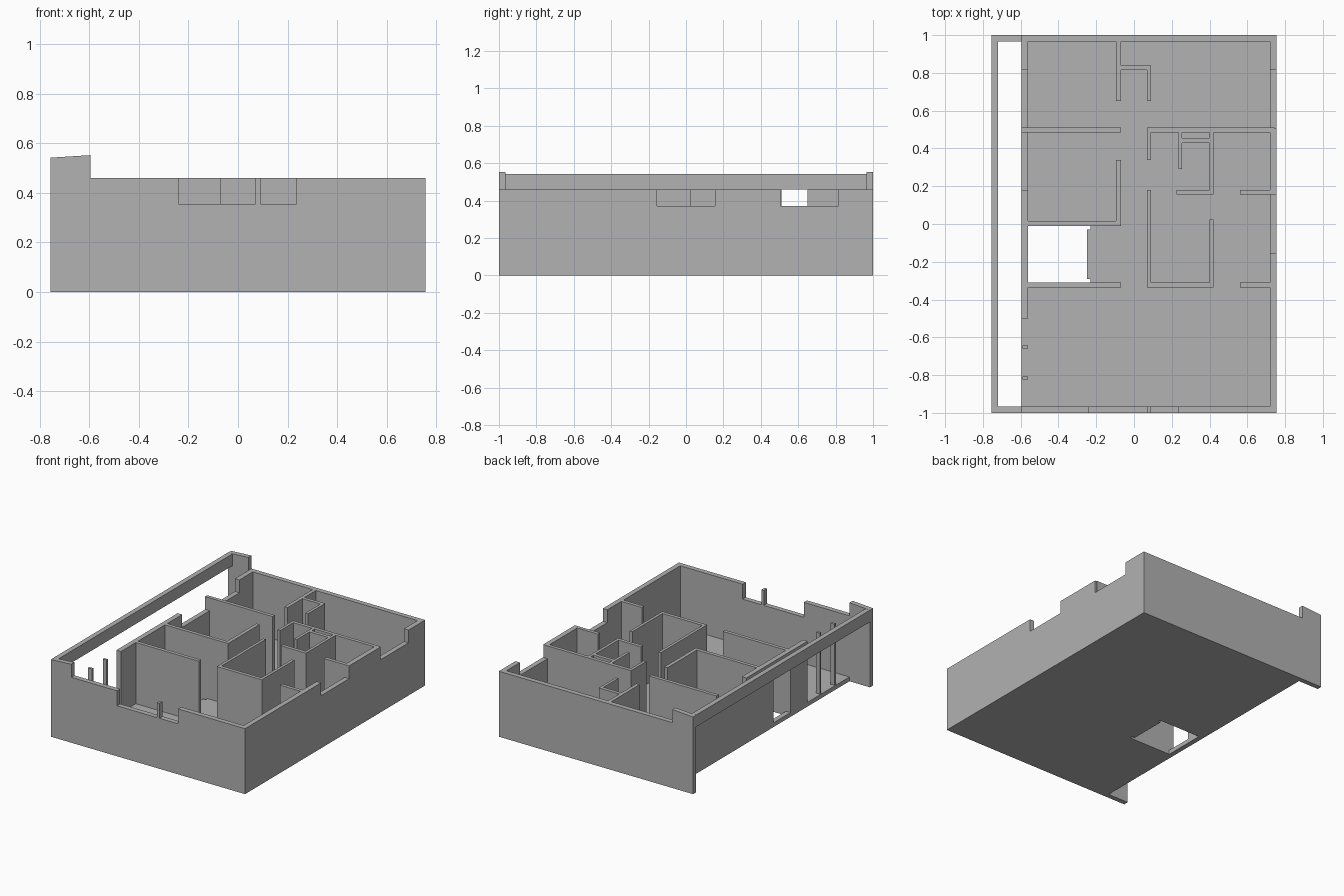
import bpy, bmesh

if "Cube" in bpy.data.objects:
    bpy.data.objects.remove(bpy.data.objects["Cube"])

plaster = bpy.data.materials.new("grey_plaster")
plaster.diffuse_color = (0.445, 0.445, 0.445, 1)
plaster.use_nodes = True
plaster.node_tree.nodes["Principled BSDF"].inputs["Base Color"].default_value = plaster.diffuse_color

FLOOR, TOP, SILL, FRONT_SILL = 0.03, 0.46, 0.37, 0.355
X0, X1, XL = -0.755, 0.755, -0.595   # outer sides and recessed left wall
T = 0.035                            # outer wall thickness


def build(name, boxes):
    """One object from boxes given as (x0, x1, y0, y1, z0, z1)."""
    bm = bmesh.new()
    for x0, x1, y0, y1, z0, z1 in boxes:
        vs = bmesh.ops.create_cube(bm, size=1)["verts"]
        for v in vs:
            v.co.x = x1 if v.co.x > 0 else x0
            v.co.y = y1 if v.co.y > 0 else y0
            v.co.z = z1 if v.co.z > 0 else z0
    mesh = bpy.data.meshes.new(name)
    bm.to_mesh(mesh)
    bm.free()
    mesh.materials.append(plaster)
    obj = bpy.data.objects.new(name, mesh)
    bpy.context.collection.objects.link(obj)
    return obj


def cut(obj, name, boxes):
    """Cut window and door openings out of a wall."""
    cutter = build(name, boxes)
    cutter.hide_render = True
    cutter.hide_viewport = True
    mod = obj.modifiers.new("openings", 'BOOLEAN')
    mod.operation = 'DIFFERENCE'
    mod.solver = 'EXACT'
    mod.object = cutter


# Floor slab with the stairwell opening
floor = build("floor", [(XL, X1 - T, -1 + T, 1 - T, 0, FLOOR)])
cut(floor, "stairwell_cutter", [(-0.56, -0.25, -0.31, -0.01, -1, 1)])
notches = [(-0.26, -0.23, -0.31, -0.29, -1, 1), (-0.26, -0.23, -0.03, -0.01, -1, 1)]
cut(floor, "stairwell_notch_cutter", notches)

# Front wall with a wide window and its mullion
front = build("front_wall", [(XL, X1, -1, -1 + T, 0, TOP)])
cut(front, "front_window_cutter", [(-0.24, 0.07, -1.1, -0.9, FRONT_SILL, 1),
                                   (0.09, 0.235, -1.1, -0.9, FRONT_SILL, 1)])

# Back wall
build("back_wall", [(XL, X1, 1 - T, 1, 0, TOP)])

# Right wall with two windows
right = build("right_wall", [(X1 - T, X1, -1 + T, 1 - T, 0, TOP)])
cut(right, "right_window_cutter", [(0.6, 0.9, -0.155, 0.155, SILL, 1),
                                   (0.6, 0.9, 0.505, 0.815, SILL, 1)])

# Left wall with two windows, a door by the stairwell and a glazed front bay
left = build("left_wall", [(XL, XL + T, -1 + T, 1 - T, FLOOR, TOP)])
cut(left, "left_opening_cutter", [(-0.7, -0.5, 0.51, 0.815, SILL, 1),
                                  (-0.7, -0.5, 0.18, 0.485, SILL, 1),
                                  (-0.7, -0.5, -0.31, -0.12, -0.1, FRONT_SILL),
                                  (-0.7, -0.5, -1 + T - 0.01, -0.5, -0.1, 1)])
build("bay_posts", [(-0.59, -0.56, y, y + 0.016, FLOOR, TOP) for y in (-0.823, -0.659)])

# Raised end walls on the left, with gently sloping tops
for name, y in (("front_wing_wall", -1), ("back_wing_wall", 1 - T)):
    wing = build(name, [(X0, XL, y, y + T, 0, 0.542)])
    for v in wing.data.vertices:
        if v.co.z > 0.5 and v.co.x > -0.7:
            v.co.z = 0.552

# Beam joining the two end walls
build("left_beam", [(X0, X0 + T, -1 + T, 1 - T, TOP, 0.543)])

# Interior partitions: plan rectangles raised to the wall top
plans = {
    "back_room_walls": [
        (-0.59, -0.07, 0.485, 0.51), (0.07, 0.745, 0.485, 0.51),
        (-0.095, -0.07, 0.65, 0.965), (-0.07, 0.09, 0.815, 0.84),
        (0.07, 0.09, 0.65, 0.815)],
    "bathroom_walls": [
        (0.07, 0.09, 0.34, 0.485), (0.235, 0.255, 0.29, 0.485),
        (0.255, 0.40, 0.43, 0.455), (0.40, 0.42, 0.18, 0.485),
        (0.225, 0.42, 0.155, 0.18), (0.56, 0.74, 0.155, 0.18)],
    "left_room_walls": [
        (-0.095, -0.07, 0.015, 0.34), (-0.56, -0.07, -0.01, 0.015),
        (-0.56, -0.07, -0.335, -0.31)],
    "centre_room_walls": [
        (0.07, 0.09, -0.31, 0.18), (0.07, 0.42, -0.335, -0.31),
        (0.40, 0.42, -0.31, 0.025), (0.56, 0.72, -0.335, -0.31)],
}
for name, rects in plans.items():
    build(name, [r + (FLOOR, TOP) for r in rects])
